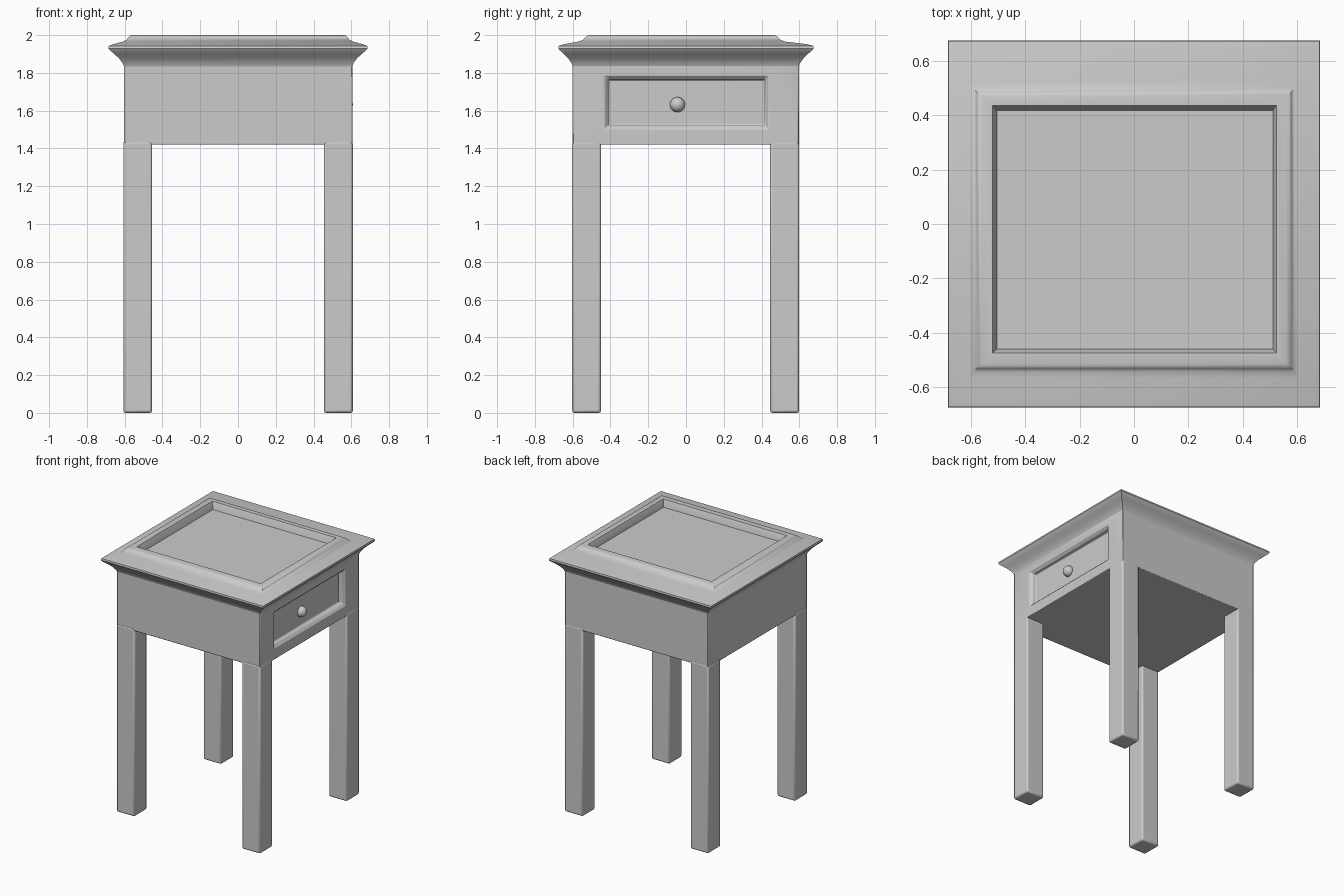
import bpy, bmesh
from mathutils import Vector

if "Cube" in bpy.data.objects:
    bpy.data.objects.remove(bpy.data.objects["Cube"])


def finish(name, bm, bevel=0.0, angle=0.6):
    bmesh.ops.recalc_face_normals(bm, faces=bm.faces)
    me = bpy.data.meshes.new(name)
    bm.to_mesh(me)
    bm.free()
    ob = bpy.data.objects.new(name, me)
    bpy.context.collection.objects.link(ob)
    if bevel:
        mod = ob.modifiers.new("soft_edges", 'BEVEL')
        mod.width = bevel
        mod.segments = 2
        mod.limit_method = 'ANGLE'
    bpy.ops.object.select_all(action='DESELECT')
    ob.select_set(True)
    bpy.context.view_layer.objects.active = ob
    bpy.ops.object.shade_smooth_by_angle(angle=angle)
    return ob


def loft(rings, place, cap_start=True, cap_end=True):
    """Skin rectangles (a0, a1, b0, b1, height) in order."""
    bm = bmesh.new()
    loops = []
    for a0, a1, b0, b1, h in rings:
        corners = ((a0, b0), (a1, b0), (a1, b1), (a0, b1))
        loops.append([bm.verts.new(place(a, b, h)) for a, b in corners])
    for low, high in zip(loops, loops[1:]):
        for i in range(4):
            j = (i + 1) % 4
            bm.faces.new((low[i], low[j], high[j], high[i]))
    if cap_start:
        bm.faces.new(loops[0])
    if cap_end:
        bm.faces.new(loops[-1])
    return bm


def along_z(a, b, h):
    return Vector((a, b, h))


def along_x(a, b, h):
    return Vector((h, a, b))


# Moulded top: flared underside, thin edge, raised rim, sunken panel
top_rings = [
    (-0.603, 0.605, -0.600, 0.597, 1.835),
    (-0.612, 0.612, -0.607, 0.605, 1.853),
    (-0.630, 0.630, -0.624, 0.622, 1.877),
    (-0.655, 0.655, -0.647, 0.645, 1.900),
    (-0.680, 0.680, -0.670, 0.670, 1.921),
    (-0.686, 0.686, -0.676, 0.676, 1.930),
    (-0.684, 0.684, -0.674, 0.674, 1.943),
    (-0.660, 0.660, -0.645, 0.640, 1.952),
    (-0.608, 0.608, -0.568, 0.523, 1.966),
    (-0.590, 0.590, -0.545, 0.500, 1.975),
    (-0.580, 0.580, -0.533, 0.487, 1.989),
    (-0.572, 0.572, -0.524, 0.477, 1.997),
    (-0.560, 0.562, -0.514, 0.466, 2.000),
    (-0.522, 0.526, -0.476, 0.436, 2.000),
    (-0.515, 0.519, -0.469, 0.429, 1.985),
    (-0.505, 0.512, -0.460, 0.418, 1.947),
]
finish("table_top", loft(top_rings, along_z, cap_start=False))

# Apron box with the drawer front sunk into its right face
apron_rings = [
    (-0.600, 0.597, 1.42, 1.845, -0.604),
    (-0.600, 0.597, 1.42, 1.845, 0.606),
    (-0.430, 0.436, 1.50, 1.785, 0.606),
    (-0.420, 0.426, 1.512, 1.775, 0.594),
    (-0.414, 0.420, 1.518, 1.768, 0.590),
    (-0.408, 0.414, 1.526, 1.762, 0.562),
]
bm = loft(apron_rings, along_x)
bm.normal_update()
hidden = [f for f in bm.faces if f.calc_center_median().z > 1.84]
bmesh.ops.delete(bm, geom=hidden, context='FACES')
finish("apron", bm, bevel=0.005)

# Drawer knob
bm = bmesh.new()
bmesh.ops.create_uvsphere(bm, u_segments=32, v_segments=16, radius=0.04)
bmesh.ops.translate(bm, verts=bm.verts, vec=(0.568, -0.045, 1.632))
finish("drawer_knob", bm, angle=1.0)

# Four square legs, slightly proud of the apron
for side, x0, x1 in (("left", -0.607, -0.455), ("right", 0.455, 0.608)):
    for end, y0, y1 in (("front", -0.603, -0.450), ("back", 0.445, 0.599)):
        rings = [(x0, x1, y0, y1, 0.0), (x0, x1, y0, y1, 1.437)]
        finish(f"{end}_{side}_leg", loft(rings, along_z), bevel=0.012)
